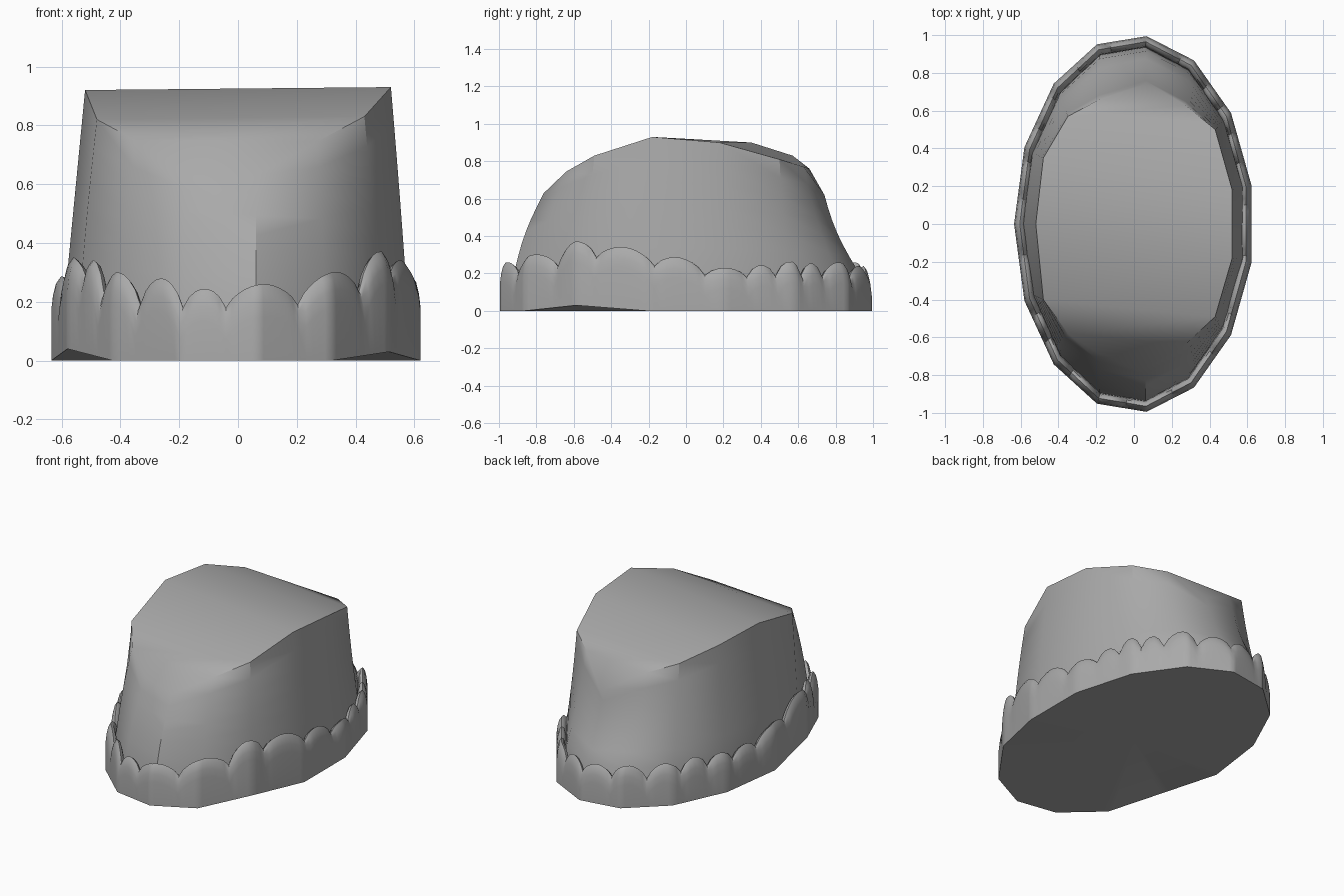
import bpy
import math

default_cube = bpy.data.objects.get("Cube")
if default_cube:
    bpy.data.objects.remove(default_cube, do_unlink=True)

SIDES = 15
STEP = 360 / SIDES
START = 84
HALF_WIDTH, HALF_LENGTH = 0.635, 1.0

stone = bpy.data.materials.new("matte grey")
stone.use_nodes = True
stone.diffuse_color = (0.4, 0.4, 0.4, 1)
shader = next(n for n in stone.node_tree.nodes if n.type == "BSDF_PRINCIPLED")
shader.inputs["Base Color"].default_value = stone.diffuse_color
shader.inputs["Roughness"].default_value = 0.8


def make_object(name, verts, faces, sharp_angle):
    mesh = bpy.data.meshes.new(name)
    mesh.from_pydata(verts, [], faces)
    mesh.materials.append(stone)
    obj = bpy.data.objects.new(name, mesh)
    bpy.context.collection.objects.link(obj)
    bpy.ops.object.select_all(action="DESELECT")
    obj.select_set(True)
    bpy.context.view_layer.objects.active = obj
    bpy.ops.object.mode_set(mode="EDIT")
    bpy.ops.mesh.select_all(action="SELECT")
    bpy.ops.mesh.normals_make_consistent(inside=False)
    bpy.ops.object.mode_set(mode="OBJECT")
    bpy.ops.object.shade_smooth_by_angle(angle=math.radians(sharp_angle))
    return obj


def bridge(lower, upper, count):
    """Quads joining two closed rings that start at the given indices."""
    return [(lower + i, lower + (i + 1) % count,
             upper + (i + 1) % count, upper + i) for i in range(count)]


def corner(index, rx, ry):
    a = math.radians(START - STEP * index)
    return rx * math.cos(a), ry * math.sin(a)


def mix(a, b, f):
    return a + (b - a) * f


# Scalloped rim: start angle, valley height and peak height of each lobe
lobes = [
    (84, .18, .24), (66, .17, .26), (50, .18, .255), (40, .19, .265),
    (30, .185, .245), (20, .18, .23), (6, .19, .285), (-10, .24, .34),
    (-30, .285, .37), (-46, .235, .3), (-70, .19, .26), (-94, .18, .245),
    (-108, .18, .28), (-124, .19, .3), (-140, .22, .34), (-150, .28, .35),
    (-170, .24, .285), (-188, .19, .24), (-200, .18, .25),
    (-212, .185, .265), (-224, .19, .26), (-240, .17, .26), (-258, .18, .24),
]


def rim_height(angle):
    for i, (begin, valley, peak) in enumerate(lobes):
        end, next_valley = (lobes[i + 1][:2] if i + 1 < len(lobes)
                            else (START - 360, lobes[0][1]))
        if begin >= angle > end:
            f = (begin - angle) / (begin - end)
            rise = peak - (valley + next_valley) / 2
            return mix(valley, next_valley, f) + rise * math.sin(math.pi * f) ** 0.7
    return lobes[0][1]


# Two base corners are lifted slightly off the ground
lifted = {5: 0.03, 10: 0.04}
PER_SIDE = 12
COLUMNS = SIDES * PER_SIDE

# Rim cross-section: inward offset and drop below the scallop edge
lip = [(0, 0.11), (0.006, 0.06), (0.016, 0.02), (0.03, 0),
       (0.046, 0.012), (0.056, 0.05), (0.06, 0.11)]

rim_verts = []
for level in range(len(lip) + 1):
    for c in range(COLUMNS):
        side, f = c // PER_SIDE, c % PER_SIDE / PER_SIDE
        if level == 0:
            inset = 0
            z = mix(lifted.get(side, 0), lifted.get((side + 1) % SIDES, 0), f)
        else:
            inset, drop = lip[level - 1]
            z = rim_height(START - c * STEP / PER_SIDE) - drop
        p = corner(side, HALF_WIDTH - inset, HALF_LENGTH - inset)
        q = corner(side + 1, HALF_WIDTH - inset, HALF_LENGTH - inset)
        rim_verts.append((mix(p[0], q[0], f), mix(p[1], q[1], f), z))

rim_faces = []
for level in range(len(lip)):
    rim_faces += bridge(level * COLUMNS, (level + 1) * COLUMNS, COLUMNS)

# Underside fan
rim_verts.append((0, 0, 0))
hub = len(rim_verts) - 1
rim_faces += [(c, hub, (c + 1) % COLUMNS) for c in range(COLUMNS)]
make_object("scalloped_rim", rim_verts, rim_faces, 44)

# Domed body: outline of the slanted top, clockwise from the back
top = [
    (.06, .74, .62), (.27, .63, .77), (.43, .5, .81), (.52, .18, .9),
    (.52, -.18, .93), (.43, -.49, .83), (.27, -.64, .745), (.06, -.76, .63),
    (-.18, -.69, .65), (-.35, -.58, .75), (-.48, -.4, .82), (-.52, 0, .92),
    (-.48, .35, .9), (-.35, .57, .83), (-.18, .66, .76),
]
ROWS = 6
BASE_Z = 0.22

body_verts = [(*corner(i, 0.59, 0.945), 0.06) for i in range(SIDES)]
for row in range(ROWS + 1):
    t = row / ROWS
    for i, (tx, ty, tz) in enumerate(top):
        bx, by = corner(i, 0.588, 0.92)
        # The wall bulges at the front and hollows at the back
        w = t + 0.13 * math.sin(math.pi * t) * by
        body_verts.append((mix(bx, tx, w), mix(by, ty, w), mix(BASE_Z, tz, t)))

body_faces = []
for row in range(ROWS + 1):
    body_faces += bridge(row * SIDES, (row + 1) * SIDES, SIDES)

# Top cap: strips running across from one side to the other
first = (ROWS + 1) * SIDES
right = [first + i for i in range(8)]
left = [first + i for i in range(SIDES - 1, 7, -1)]
body_faces.append((right[0], right[1], left[0]))
for i in range(len(left) - 1):
    body_faces.append((right[i + 1], right[i + 2], left[i + 1], left[i]))
make_object("domed_body", body_verts, body_faces, 32)
